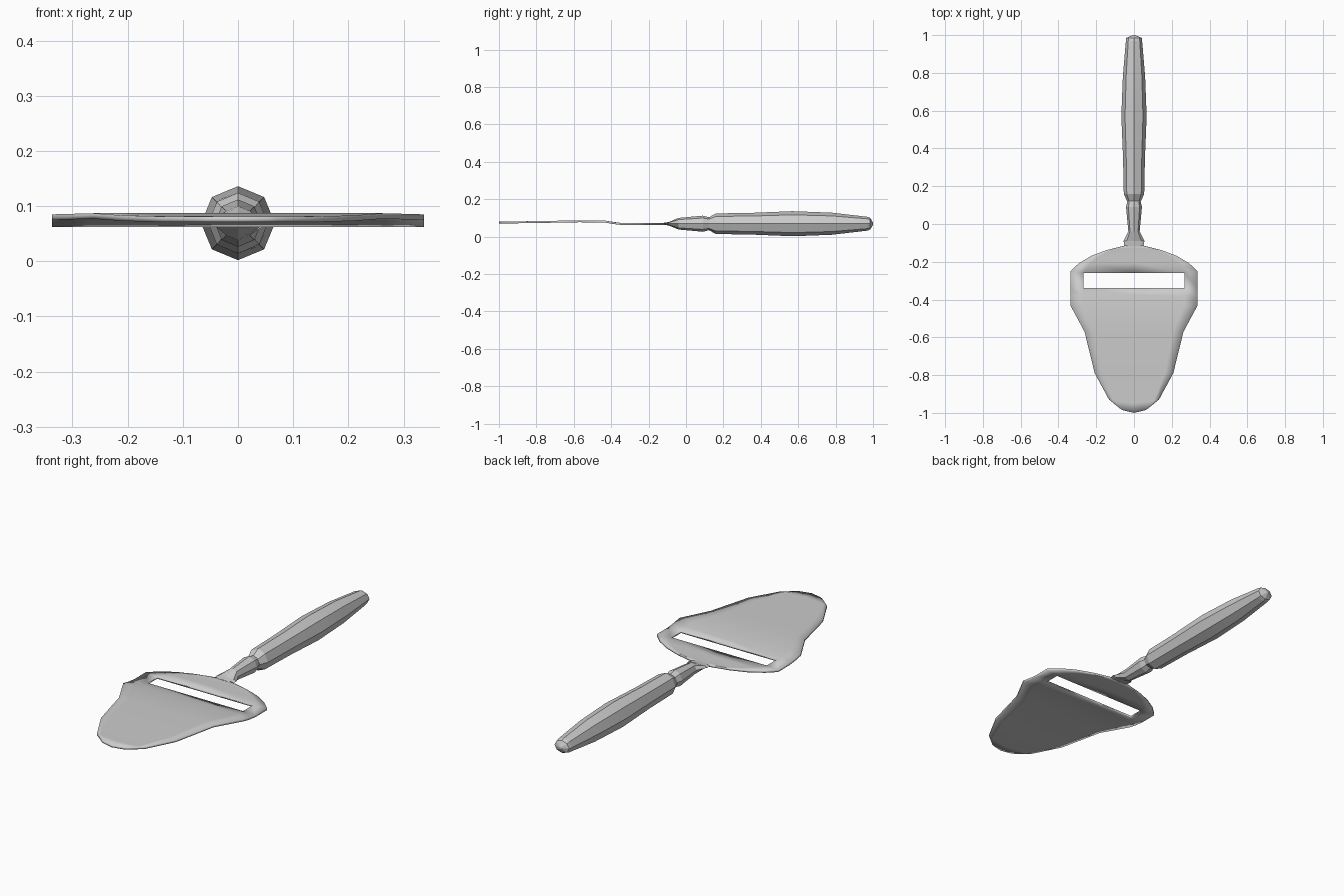
import bpy, bmesh
from math import cos, sin, pi

if "Cube" in bpy.data.objects:
    bpy.data.objects.remove(bpy.data.objects["Cube"])

ZC = 0.069


def finish(bm, name, angle):
    bmesh.ops.recalc_face_normals(bm, faces=bm.faces)
    me = bpy.data.meshes.new(name)
    bm.to_mesh(me)
    bm.free()
    ob = bpy.data.objects.new(name, me)
    bpy.context.collection.objects.link(ob)
    bpy.ops.object.select_all(action='DESELECT')
    ob.select_set(True)
    bpy.context.view_layer.objects.active = ob
    bpy.ops.object.shade_smooth_by_angle(angle=angle)
    return ob


def octagon_loft(name, rings):
    """Eight-sided capped loft along y; each ring is (y, x radius, z radius)."""
    bm = bmesh.new()
    loops = [[bm.verts.new((rx * cos(k * pi / 4), y, ZC + rz * sin(k * pi / 4)))
              for k in range(8)] for y, rx, rz in rings]
    for a, b in zip(loops, loops[1:]):
        for k in range(8):
            n = (k + 1) % 8
            bm.faces.new((a[k], a[n], b[n], b[k]))
    bm.faces.new(loops[0])
    bm.faces.new(loops[-1])
    return finish(bm, name, 0.1)


# Handle grip, swelling in the middle
octagon_loft("handle", [(0.12, 0.037, 0.033), (0.16, 0.054, 0.055), (0.35, 0.058, 0.058),
                        (0.57, 0.067, 0.067), (0.78, 0.059, 0.059), (0.97, 0.043, 0.037),
                        (0.985, 0.041, 0.031), (1.0, 0.006, 0.006)])

# Metal neck, flattening into the blade
octagon_loft("neck", [(0.125, 0.034, 0.034), (0.09, 0.042, 0.043), (-0.04, 0.030, 0.031),
                      (-0.09, 0.055, 0.010), (-0.12, 0.050, 0.005)])

# Blade: rows of (y at centre, y at edge, half width, z)
rows = [(-0.11, -0.115, 0.05, 0.068), (-0.125, -0.138, 0.145, 0.067),
        (-0.16, -0.168, 0.225, 0.067), (-0.205, -0.208, 0.292, 0.067),
        (-0.26, -0.25, 0.337, 0.067), (-0.34, -0.34, 0.337, 0.067),
        (-0.375, -0.385, 0.337, 0.072), (-0.43, -0.43, 0.337, 0.080),
        (-0.57, -0.57, 0.262, 0.082), (-0.79, -0.79, 0.208, 0.078),
        (-0.95, -0.93, 0.132, 0.076), (-1.0, -0.98, 0.07, 0.076)]
SLOT_ROW = 4
bm = bmesh.new()
grid = []
for yc, ye, w, z in rows:
    i = 0.79 * w
    ym = yc if yc in (-0.26, -0.34) else yc + (ye - yc) * 0.65
    grid.append([bm.verts.new(p) for p in
                 ((-w, ye, z), (-i, ym, z), (0, yc, z), (i, ym, z), (w, ye, z))])
for r, (a, b) in enumerate(zip(grid, grid[1:])):
    for c in range(4):
        if r == SLOT_ROW and c in (1, 2):
            continue  # open slicing slot
        bm.faces.new((a[c], a[c + 1], b[c + 1], b[c]))
blade = finish(bm, "blade", 0.6)
solid = blade.modifiers.new("thickness", 'SOLIDIFY')
solid.thickness = 0.010
solid.offset = 0
